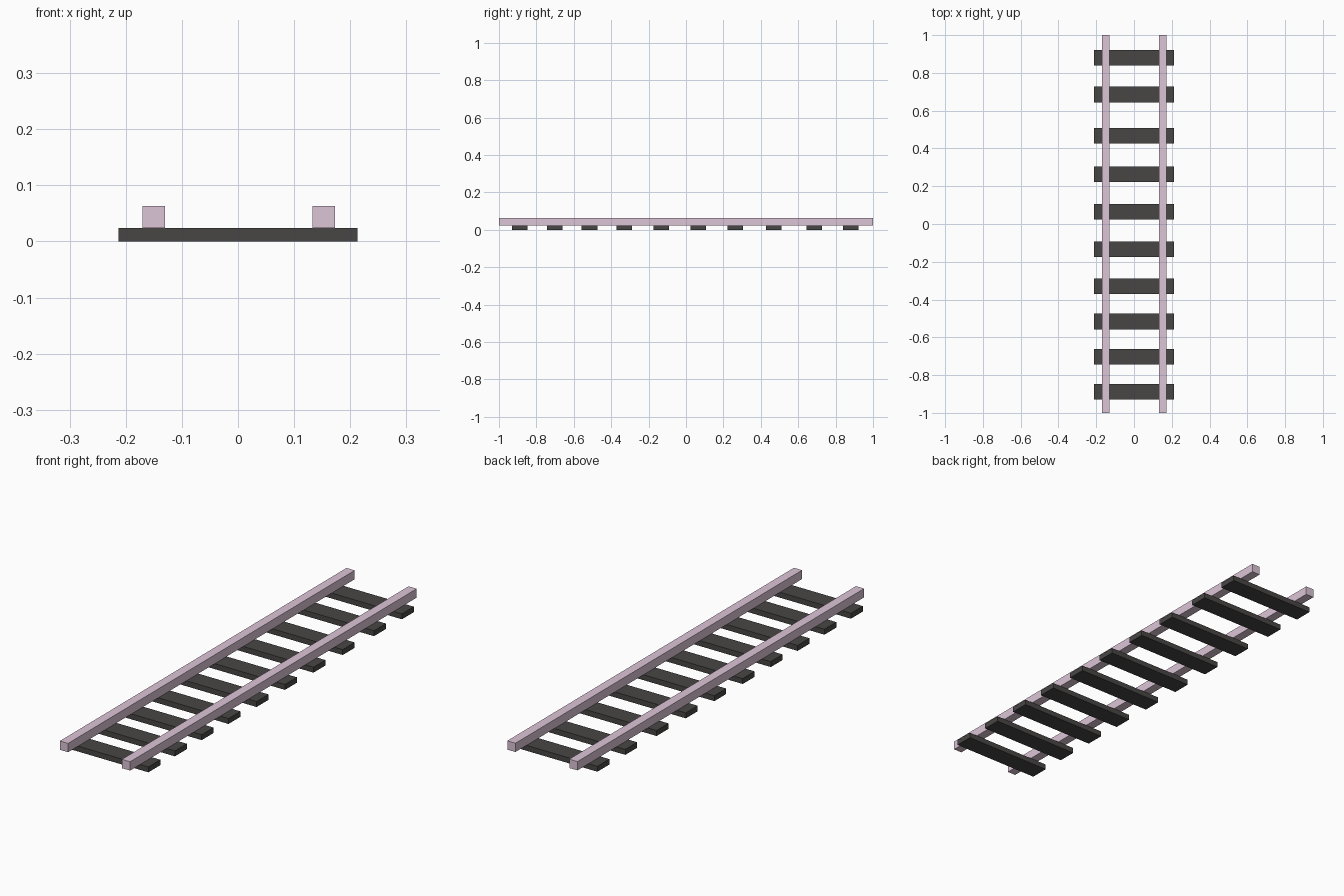
import bpy

if "Cube" in bpy.data.objects:
    bpy.data.objects.remove(bpy.data.objects["Cube"])


def material(name, color):
    m = bpy.data.materials.new(name)
    m.diffuse_color = (*color, 1)
    m.use_nodes = True
    m.node_tree.nodes["Principled BSDF"].inputs["Base Color"].default_value = m.diffuse_color
    return m


def box(name, center, size, mat):
    bpy.ops.mesh.primitive_cube_add(size=1, location=center)
    o = bpy.context.object
    o.name = name
    o.scale = size
    bpy.ops.object.transform_apply(location=False, rotation=False, scale=True)
    o.data.materials.append(mat)
    return o


rail_mat = material("rail_pink", (0.72, 0.56, 0.68))
sleeper_mat = material("sleeper_dark", (0.065, 0.062, 0.06))

SLEEPER_H = 0.024
RAIL_H = 0.039

# Slightly unevenly spaced sleepers
for i, y in enumerate((-0.888, -0.703, -0.516, -0.329, -0.133,
                       0.065, 0.264, 0.468, 0.686, 0.881)):
    box(f"sleeper_{i + 1}", (0, y, SLEEPER_H / 2),
        (0.426, 0.083, SLEEPER_H), sleeper_mat)

# Two square rails resting on the sleepers
for side, x in (("left", -0.15), ("right", 0.153)):
    box(f"rail_{side}", (x, 0, SLEEPER_H + RAIL_H / 2),
        (0.04, 2.0, RAIL_H), rail_mat)
